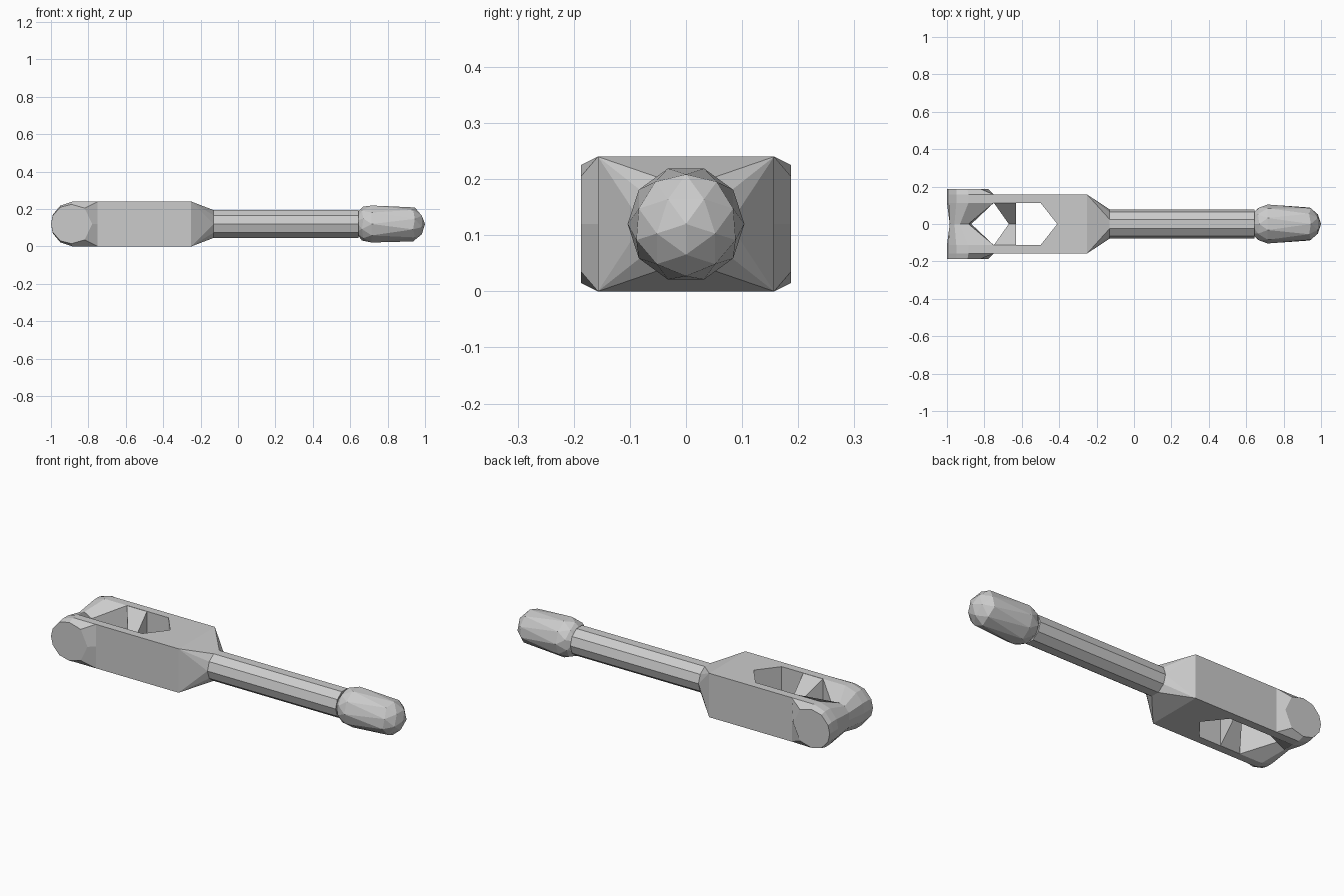
import bpy, bmesh, math

if "Cube" in bpy.data.objects:
    bpy.data.objects.remove(bpy.data.objects["Cube"])

ZC = 0.12  # height of the centre axis


def finish(bm, name):
    bmesh.ops.recalc_face_normals(bm, faces=bm.faces)
    me = bpy.data.meshes.new(name)
    bm.to_mesh(me)
    bm.free()
    ob = bpy.data.objects.new(name, me)
    bpy.context.collection.objects.link(ob)
    return ob


def hull(points, name):
    bm = bmesh.new()
    for p in points:
        bm.verts.new(p)
    bmesh.ops.convex_hull(bm, input=bm.verts[:])
    bmesh.ops.dissolve_limit(bm, angle_limit=0.01, verts=bm.verts[:], edges=bm.edges[:])
    return finish(bm, name)


def loft(rings, name):
    bm = bmesh.new()
    vs = [[bm.verts.new(p) for p in r] for r in rings]
    n = len(vs[0])
    for a, b in zip(vs, vs[1:]):
        for i in range(n):
            j = (i + 1) % n
            bm.faces.new((a[i], a[j], b[j], b[i]))
    bm.faces.new(vs[0])
    bm.faces.new(vs[-1])
    return finish(bm, name)


def decagon(x, r):
    return [(x, r * math.cos(math.tau * i / 10), ZC + r * math.sin(math.tau * i / 10))
            for i in range(10)]


# Fork body: slotted block made from two extruded plan halves
for s, side in ((1, "back"), (-1, "front")):
    plan = [(-0.25, 0), (-0.25, 0.157), (-0.75, 0.157),
            (-0.75, 0.113), (-0.5, 0.113), (-0.41, 0)]
    bm = bmesh.new()
    f = bm.faces.new([bm.verts.new((x, s * y, 0)) for x, y in plan])
    ext = bmesh.ops.extrude_face_region(bm, geom=[f])["geom"]
    for v in ext:
        if isinstance(v, bmesh.types.BMVert):
            v.co.z = 0.24
    # remove the hidden face on the centre plane
    bmesh.ops.delete(bm, geom=[g for g in bm.faces
                               if all(abs(v.co.y) < 1e-6 for v in g.verts)],
                     context='FACES_ONLY')
    finish(bm, "fork_body_" + side)
    # Pointed wedge crossing the slot
    w = [(-0.75, s * 0.114, z) for z in (0, 0.24)] + [(-0.63, s * 0.114, z) for z in (0, 0.24)]
    w += [(-0.67, s * 0.001, ZC), (-0.63, s * 0.001, ZC)]
    hull(w, "slot_wedge_" + side)


# Fork end: two round lugs joined by a narrow waist
def section(cx, y, top, right):
    pts = top + [(a, -b) for a, b in reversed(top[:-1])] + [(right, 0)]
    return [(cx + a, y, ZC + b) for a, b in pts]


lug_face = [(0.07, 0.085), (0, 0.105), (-0.06, 0.09), (-0.1, 0.045), (-0.11, 0)]
lug_body = [(0.125, 0.12), (-0.01, 0.12), (-0.075, 0.098), (-0.115, 0.05), (-0.125, 0)]
waist = [(0.045, 0.055), (0, 0.08), (-0.03, 0.07), (-0.055, 0.04), (-0.055, 0)]
half = [(-0.89, 0.187, lug_face, 0.11), (-0.875, 0.157, lug_body, 0.125),
        (-0.875, 0.113, lug_body, 0.125)]
rings = [section(*h) for h in half]
rings.append(section(-0.93, 0, waist, 0.06))
rings += [section(c, -y, t, r) for c, y, t, r in reversed(half)]
loft(rings, "fork_lugs")

# Shoulder tapering from the block to the shaft
hull([(-0.25, y, z) for y in (-0.157, 0.157) for z in (0, 0.24)] + decagon(-0.13, 0.078),
     "shoulder")

# Ten-sided shaft
loft([decagon(-0.13, 0.078), decagon(0.645, 0.078)], "shaft")

# Faceted tip: stretched icosphere with its pole along x
bm = bmesh.new()
bmesh.ops.create_icosphere(bm, subdivisions=2, radius=1)
for v in bm.verts:
    u, y, z = v.co.z, v.co.y, -v.co.x
    x = 0.885 + 0.115 * u if u > 0.1 else 0.715 + 0.1 * u
    v.co = (x, 0.104 * y, ZC + 0.104 * z)
finish(bm, "tip")
